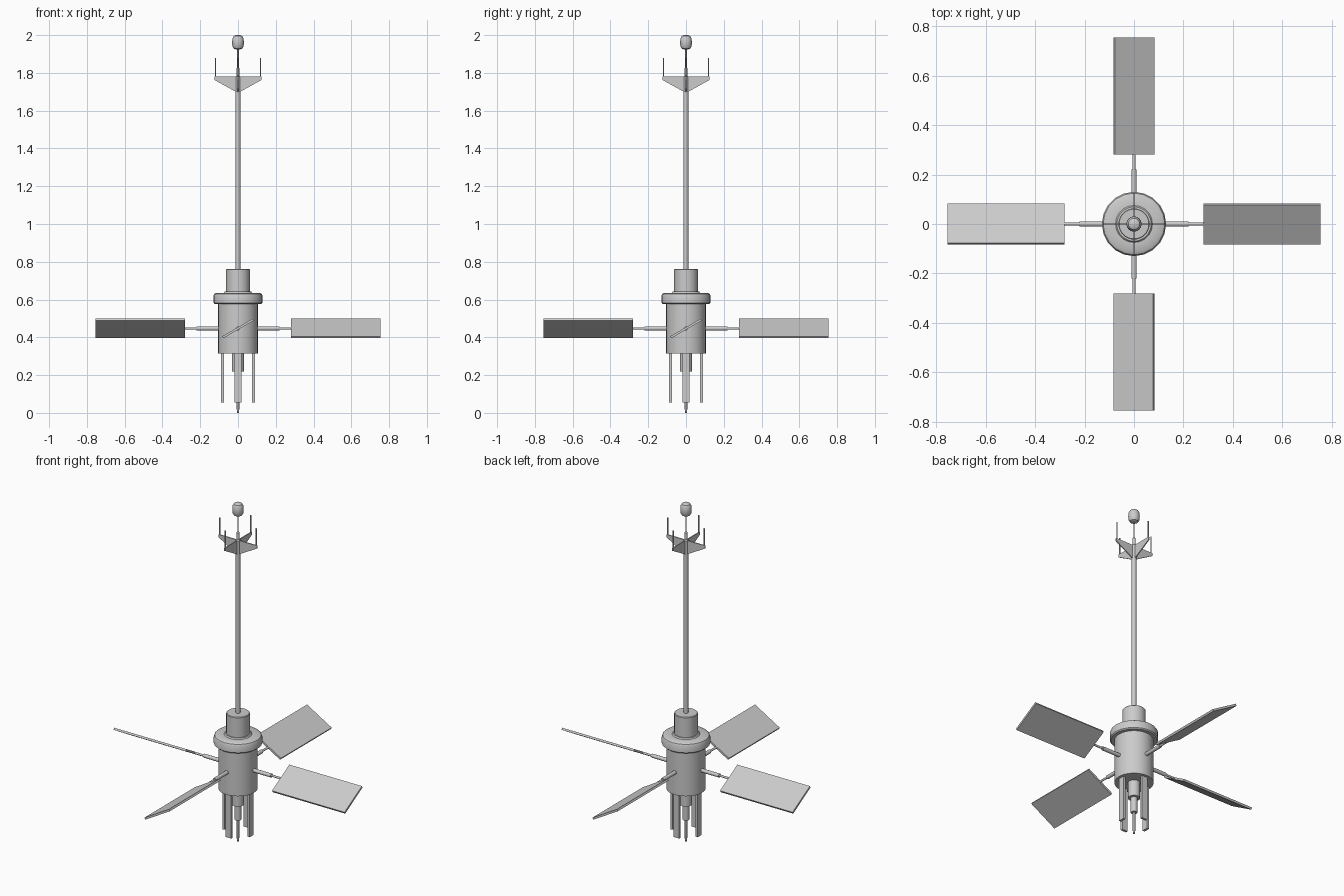
import bpy, bmesh
from math import pi, radians, cos, sin
from mathutils import Matrix, Vector

if "Cube" in bpy.data.objects:
    bpy.data.objects.remove(bpy.data.objects["Cube"])


def finish(bm, name, matrix=Matrix(), smooth=False):
    bmesh.ops.recalc_face_normals(bm, faces=bm.faces)
    me = bpy.data.meshes.new(name)
    bm.to_mesh(me)
    bm.free()
    me.transform(matrix)
    ob = bpy.data.objects.new(name, me)
    bpy.context.collection.objects.link(ob)
    if smooth:
        bpy.ops.object.select_all(action='DESELECT')
        ob.select_set(True)
        bpy.context.view_layer.objects.active = ob
        bpy.ops.object.shade_smooth_by_angle(angle=radians(32))
    return ob


def lathe(name, profile, sides=20, matrix=Matrix()):
    """Closed solid of revolution about z from (radius, z) points."""
    bm = bmesh.new()
    rings = [[bm.verts.new((r * cos(2 * pi * i / sides), r * sin(2 * pi * i / sides), z))
              for i in range(sides)] for r, z in profile]
    for a, b in zip(rings, rings[1:]):
        for i in range(sides):
            j = (i + 1) % sides
            bm.faces.new((a[i], a[j], b[j], b[i]))
    bm.faces.new(rings[0][::-1])
    bm.faces.new(rings[-1])
    return finish(bm, name, matrix, True)


def box(name, size, matrix):
    bm = bmesh.new()
    bmesh.ops.create_cube(bm, size=1)
    bmesh.ops.scale(bm, vec=size, verts=bm.verts)
    return finish(bm, name, matrix)


def plate(name, outline, thickness, matrix):
    """Upright plate in the xz plane."""
    bm = bmesh.new()
    f = bm.faces.new([bm.verts.new((x, -thickness / 2, z)) for x, z in outline])
    ext = bmesh.ops.extrude_face_region(bm, geom=[f], use_keep_orig=True)
    verts = [v for v in ext['geom'] if isinstance(v, bmesh.types.BMVert)]
    bmesh.ops.translate(bm, vec=(0, thickness, 0), verts=verts)
    return finish(bm, name, matrix)


# Body, collar and neck
lathe("body", [(0.105, 0.315), (0.105, 0.585)], 32)
lathe("collar", [(0.124, 0.577), (0.13, 0.583), (0.13, 0.62), (0.125, 0.63),
                 (0.115, 0.636), (0.075, 0.636), (0.07, 0.642)], 20)
lathe("neck", [(0.063, 0.63), (0.063, 0.758), (0.06, 0.761)], 32)

# Mast with stepped tip and sensor capsule
lathe("mast", [(0.0125, 0.75), (0.0125, 1.78), (0.008, 1.785), (0.008, 1.825),
               (0.004, 1.83), (0.004, 1.935)], 16)
lathe("sensor_capsule", [(0.012, 1.924), (0.023, 1.929), (0.03, 1.942), (0.031, 1.962),
                         (0.03, 1.98), (0.023, 1.994), (0.012, 2.0)], 16)

# Lower stepped probe
lathe("lower_probe", [(0.033, 0.32), (0.033, 0.22), (0.018, 0.22), (0.018, 0.13),
                      (0.007, 0.13), (0.007, 0.02), (0.004, 0.0)], 16)

# Four-fold parts
for k in range(4):
    turn = Matrix.Rotation(k * pi / 2, 4, 'Z')
    tag = f"_{k + 1}"
    out = turn @ Matrix.Translation((0, 0, 0.447)) @ Matrix.Rotation(pi / 2, 4, 'Y')
    # Panel arm and tilted panel
    lathe("panel_arm" + tag, [(0.011, 0.09), (0.011, 0.22), (0.006, 0.22), (0.006, 0.29)], 12, out)
    box("panel" + tag, (0.474, 0.186, 0.012),
        turn @ Matrix.Translation((0.518, 0, 0.447)) @ Matrix.Rotation(radians(30), 4, 'X'))
    # Flat leg under the body
    box("leg" + tag, (0.014, 0.036, 0.265), turn @ Matrix.Translation((0.082, 0, 0.1875)))
    # Mast fin and its aerial
    plate("mast_fin" + tag, [(0.0, 1.70), (0.012, 1.70), (0.125, 1.763), (0.125, 1.78), (0.0, 1.78)],
          0.006, turn)
    lathe("aerial" + tag, [(0.003, 1.77), (0.003, 1.88)], 8, turn @ Matrix.Translation((0.119, 0, 0)))
